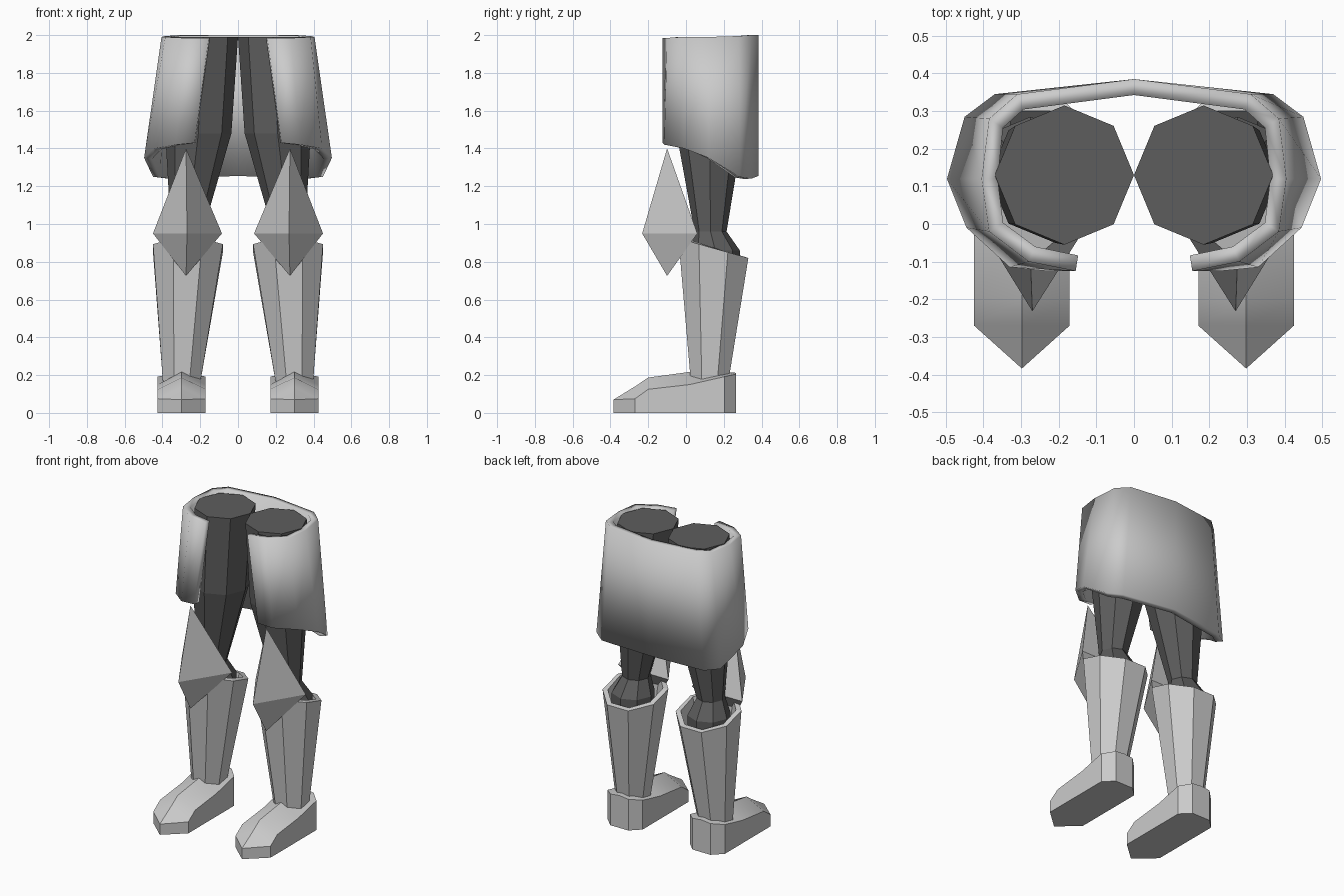
import bpy, bmesh
from math import pi, cos, sin, radians

if "Cube" in bpy.data.objects:
    bpy.data.objects.remove(bpy.data.objects["Cube"])


def make_object(name, bm, mat=None, smooth=False):
    mesh = bpy.data.meshes.new(name)
    bm.to_mesh(mesh)
    bm.free()
    ob = bpy.data.objects.new(name, mesh)
    bpy.context.collection.objects.link(ob)
    if mat:
        mesh.materials.append(mat)
    if smooth:
        bpy.ops.object.select_all(action='DESELECT')
        ob.select_set(True)
        bpy.context.view_layer.objects.active = ob
        bpy.ops.object.shade_smooth_by_angle(angle=radians(30))
    return ob


def loft(name, rings, closed=True, caps=False, **kw):
    """Skin a list of equally long point rings."""
    bm = bmesh.new()
    rows = [[bm.verts.new(p) for p in ring] for ring in rings]
    n = len(rows[0])
    for a, b in zip(rows, rows[1:]):
        for i in range(n if closed else n - 1):
            j = (i + 1) % n
            bm.faces.new((a[i], a[j], b[j], b[i]))
    if caps:
        bm.faces.new(rows[0][::-1])
        bm.faces.new(rows[-1])
        bmesh.ops.remove_doubles(bm, verts=bm.verts[:], dist=0.0005)
        bmesh.ops.recalc_face_normals(bm, faces=bm.faces[:])
    return make_object(name, bm, **kw)


def thicken(ob, t):
    mod = ob.modifiers.new("thickness", 'SOLIDIFY')
    mod.thickness = t
    mod.offset = -1
    mod.use_even_offset = True


def octagon(x, y, r, z, turn=0.0):
    """z may be a number or a function of y."""
    pts = []
    for k in range(8):
        a = turn + k * pi / 4
        px, py = x + r * cos(a), y + r * sin(a)
        pts.append((px, py, z(py) if callable(z) else z))
    return pts


dark = bpy.data.materials.new("dark_cloth")
dark.diffuse_color = (0.11, 0.11, 0.11, 1)
dark.use_nodes = True
dark.node_tree.nodes["Principled BSDF"].inputs["Base Color"].default_value = dark.diffuse_color

# Armour skirt: open at the front, flaring sideways, hem dropping to the back
hem = [(0.23, -0.125, 1.43), (0.33, -0.115, 1.42), (0.445, -0.01, 1.40),
       (0.497, 0.12, 1.35), (0.45, 0.285, 1.25), (0.37, 0.345, 1.24), (0, 0.385, 1.255)]
waist = [(0.155, -0.125, 1.985), (0.28, -0.10, 1.985), (0.385, -0.02, 1.99),
         (0.405, 0.12, 1.99), (0.385, 0.28, 1.995), (0.31, 0.345, 2.0), (0, 0.385, 2.0)]
both = lambda half: half + [(-x, y, z) for x, y, z in half[-2::-1]]
skirt = loft("armour_skirt", [both(hem), both(waist)], closed=False, smooth=True)
thicken(skirt, 0.042)

for side, s in (("right", 1), ("left", -1)):
    # Leg
    loft(side + "_leg", [octagon(s * x, y, r, z) for x, y, r, z in (
        (0.30, 0.125, 0.07, 0.15), (0.275, 0.155, 0.13, 0.80), (0.275, 0.155, 0.13, 0.86),
        (0.27, 0.13, 0.085, 0.96), (0.21, 0.125, 0.175, 1.48), (0.185, 0.13, 0.185, 1.99))],
        caps=True, mat=dark)

    # Shin guard: flat-fronted octagonal tube with a sloping top
    k = 1 / cos(pi / 8)
    guard = loft(side + "_shin_guard", [
        octagon(s * 0.298, 0.125, 0.10 * k, 0.17, pi / 8),
        octagon(s * 0.265, 0.145, 0.185 * k, lambda y: 0.82 + 0.28 * (0.33 - y), pi / 8)])
    thicken(guard, 0.03)

    # Knee guard: pointed pyramid pair
    bm = bmesh.new()
    for x, y, z in ((0.275, -0.10, 1.40), (0.275, -0.10, 0.725), (0.27, -0.232, 0.95),
                    (0.085, 0.06, 0.95), (0.45, 0.06, 0.95)):
        bm.verts.new((s * x, y, z))
    bmesh.ops.convex_hull(bm, input=bm.verts[:])
    bmesh.ops.recalc_face_normals(bm, faces=bm.faces[:])
    make_object(side + "_knee_guard", bm)

    # Shoe: sections (y, half width, edge height, ridge height) from toe to heel
    sections = [(-0.384, 0.0, 0.07, 0.07), (-0.27, 0.127, 0.075, 0.14),
                (-0.20, 0.127, 0.125, 0.187), (0.02, 0.127, 0.15, 0.217),
                (0.205, 0.127, 0.192, 0.217), (0.265, 0.065, 0.205, 0.212)]
    loft(side + "_shoe", [[(s * 0.298 + x, y, z) for x, z in
                           ((-w, 0), (-w, e), (0, r), (w, e), (w, 0))]
                          for y, w, e, r in sections], caps=True, smooth=True)
